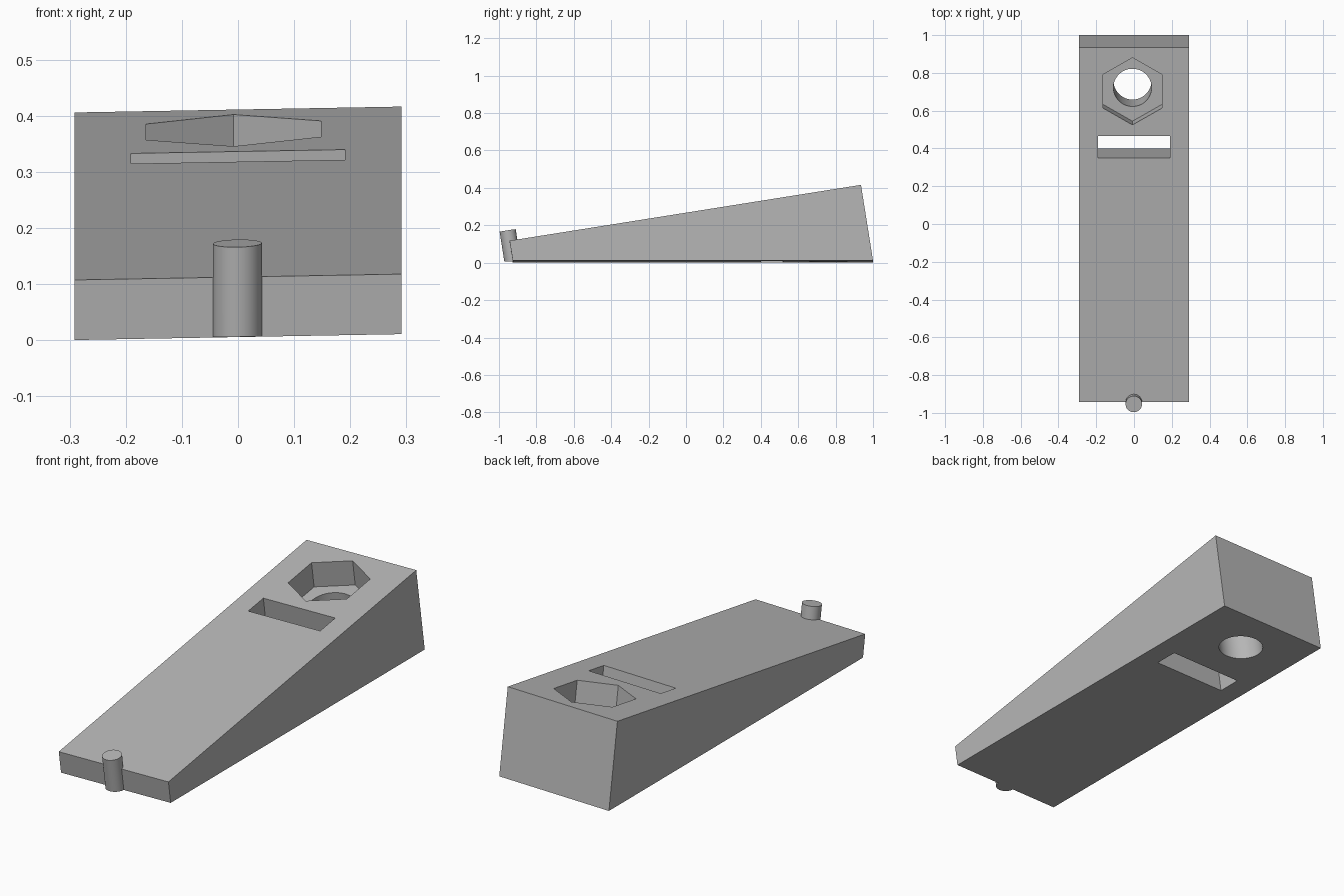
import bpy
import bmesh
from math import sin, cos, tan, tau, radians
from mathutils import Matrix, Vector

cube = bpy.data.objects.get("Cube")
if cube:
    bpy.data.objects.remove(cube, do_unlink=True)

TILT = radians(9.03)     # slope of the top face and of everything square to it
ROLL = 0.018             # slight sideways lean of the whole part
BASE = 0.0055            # underside height on the centre line
FRONT, BACK = -0.926, 1.0
HEIGHT_FRONT, HEIGHT_BACK = 0.107, 0.4055

grey = bpy.data.materials.new("plain grey")
grey.use_nodes = True
grey.diffuse_color = (0.47, 0.47, 0.47, 1)
grey.node_tree.nodes["Principled BSDF"].inputs["Base Color"].default_value = grey.diffuse_color


def extrude(name, points, direction, floor=None):
    """Prism from an outline swept along a direction, optionally trimmed flat below."""
    bm = bmesh.new()
    face = bm.faces.new([bm.verts.new(p) for p in points])
    swept = bmesh.ops.extrude_face_region(bm, geom=[face], use_keep_orig=True)["geom"]
    bmesh.ops.translate(bm, vec=direction, verts=[v for v in swept if isinstance(v, bmesh.types.BMVert)])
    if floor is not None:
        cut = bmesh.ops.bisect_plane(bm, geom=bm.verts[:] + bm.edges[:] + bm.faces[:],
                                     plane_co=(0, 0, floor), plane_no=(0, 0, 1), clear_inner=True)
        rim = [e for e in cut["geom_cut"] if isinstance(e, bmesh.types.BMEdge)]
        bmesh.ops.holes_fill(bm, edges=rim, sides=0)
    bmesh.ops.recalc_face_normals(bm, faces=bm.faces)
    for v in bm.verts:
        v.co.z += ROLL * v.co.x
    mesh = bpy.data.meshes.new(name)
    bm.to_mesh(mesh)
    bm.free()
    mesh.materials.append(grey)
    obj = bpy.data.objects.new(name, mesh)
    bpy.context.collection.objects.link(obj)
    return obj


def circle(radius, sides):
    return [(radius * sin(tau * i / sides), radius * cos(tau * i / sides)) for i in range(sides)]


def top_height(y):
    return BASE + HEIGHT_BACK + (y - BACK + HEIGHT_BACK * tan(TILT)) * tan(TILT)


def tilted_prism(name, x, y, outline, low, high, floor=None):
    """Prism square to the sloping top; low and high are measured from that face."""
    frame = Matrix.Translation((x, y, top_height(y))) @ Matrix.Rotation(TILT, 4, 'X')
    points = [frame @ Vector((u, v, low)) for u, v in outline]
    return extrude(name, points, frame.to_3x3() @ Vector((0, 0, high - low)), floor)


def smooth(obj):
    bpy.ops.object.select_all(action='DESELECT')
    obj.select_set(True)
    bpy.context.view_layer.objects.active = obj
    bpy.ops.object.shade_smooth_by_angle(angle=radians(30))


# Wedge body, with end faces square to the slope
lean = tan(TILT)
profile = [(FRONT, BASE), (BACK, BASE),
           (BACK - HEIGHT_BACK * lean, BASE + HEIGHT_BACK),
           (FRONT - HEIGHT_FRONT * lean, BASE + HEIGHT_FRONT)]
wedge = extrude("wedge_body", [(-0.291, y, z) for y, z in profile], (0.582, 0, 0))

# Hexagonal pocket, round through hole and rectangular slot
slot = [(-0.191, -0.058), (0.191, -0.058), (0.191, 0.058), (-0.191, 0.058)]
cutters = [
    tilted_prism("hex_pocket_cutter", -0.008, 0.7025, circle(0.18, 6), -0.125, 0.1),
    tilted_prism("round_hole_cutter", -0.008, 0.7025, circle(0.101, 64), -0.6, 0.05),
    tilted_prism("slot_cutter", 0, 0.4075, slot, -0.6, 0.1),
]
bpy.context.view_layer.objects.active = wedge
for cutter in cutters:
    cutter.hide_render = True
    mod = wedge.modifiers.new(cutter.name, 'BOOLEAN')
    mod.operation = 'DIFFERENCE'
    mod.solver = 'EXACT'
    mod.object = cutter
    bpy.ops.object.modifier_apply(modifier=mod.name)
    bpy.data.objects.remove(cutter, do_unlink=True)
smooth(wedge)

# Round pin half sunk into the front face, trimmed flush with the underside
pin = tilted_prism("front_pin", -0.001, -0.944, circle(0.0435, 48), -0.2, 0.061, BASE + 0.0005)
smooth(pin)
